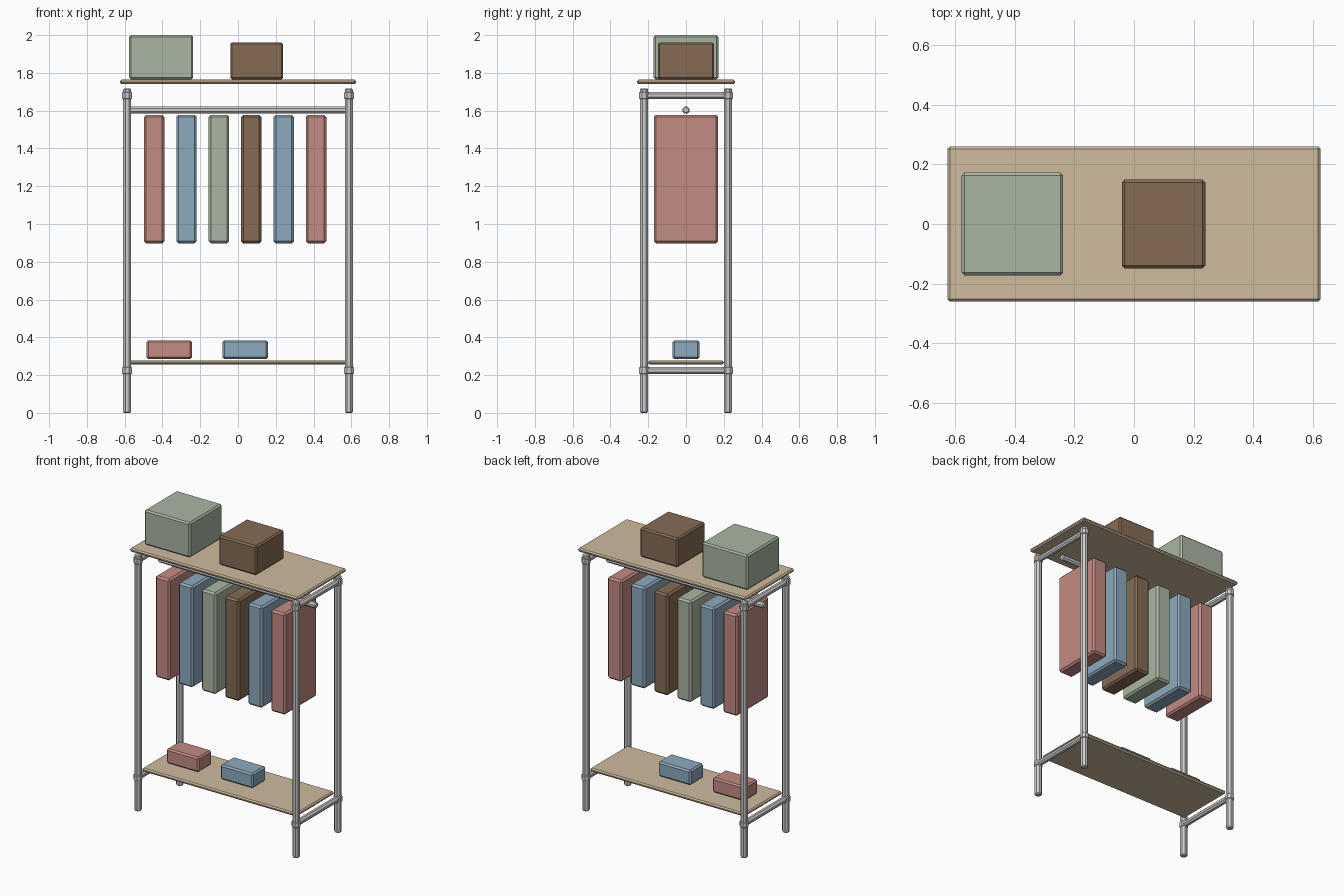
import bpy
from math import pi
from mathutils import Matrix

if "Cube" in bpy.data.objects:
    bpy.data.objects.remove(bpy.data.objects["Cube"])


def material(name, rgb):
    m = bpy.data.materials.new(name)
    m.diffuse_color = (*rgb, 1)
    m.use_nodes = True
    m.node_tree.nodes["Principled BSDF"].inputs["Base Color"].default_value = m.diffuse_color
    return m


WOOD = material("wood", (0.62, 0.50, 0.34))
RED = material("red_cloth", (0.55, 0.26, 0.23))
BLUE = material("blue_cloth", (0.27, 0.40, 0.51))
GREEN = material("green_cloth", (0.40, 0.47, 0.36))
BROWN = material("brown_cloth", (0.24, 0.15, 0.09))


def finish(name, bevel, mat=None):
    ob = bpy.context.object
    ob.name = name
    if mat:
        ob.data.materials.append(mat)
    b = ob.modifiers.new("chamfer", 'BEVEL')
    b.width = bevel
    b.segments = 1
    b.limit_method = 'ANGLE'
    b.angle_limit = pi / 3
    return ob


def box(name, x, y, z, mat, bevel=0.01):
    """Chamfered box from (min, max) ranges."""
    bpy.ops.mesh.primitive_cube_add(size=1, location=[(a + b) / 2 for a, b in (x, y, z)])
    me = bpy.context.object.data
    me.transform(Matrix.Diagonal((x[1] - x[0], y[1] - y[0], z[1] - z[0], 1)))
    return finish(name, bevel, mat)


def tube(name, loc, radius, length, axis='z', bevel=0.006):
    """Eight-sided bar with chamfered ends, flats facing the axes."""
    bpy.ops.mesh.primitive_cylinder_add(vertices=8, radius=radius, depth=length, location=loc)
    me = bpy.context.object.data
    me.transform(Matrix.Rotation(pi / 8, 4, 'Z'))
    if axis == 'x':
        me.transform(Matrix.Rotation(pi / 2, 4, 'Y'))
    elif axis == 'y':
        me.transform(Matrix.Rotation(pi / 2, 4, 'X'))
    return finish(name, bevel)


# Posts, joint collars and side rails
PX, PY = 0.587, 0.222
for sx in (-1, 1):
    for sy in (-1, 1):
        tube("post", (sx * PX, sy * PY, 0.859), 0.0235, 1.718)
        for z in (0.224, 1.68):
            tube("joint_collar", (sx * PX, sy * PY, z), 0.028, 0.042)
    for z in (0.224, 1.68):
        tube("side_rail", (sx * PX, 0, z), 0.02, 2 * PY, 'y')

# Hanging rod
tube("hanging_rod", (0, 0, 1.603), 0.02, 1.17, 'x')

# Shelves
box("top_shelf", (-0.624, 0.624), (-0.26, 0.26), (1.74, 1.764), WOOD, 0.008)
box("lower_shelf", (-0.575, 0.575), (-0.2, 0.2), (0.255, 0.278), WOOD, 0.008)

# Hanging garments
for i, mat in enumerate((RED, BLUE, GREEN, BROWN, BLUE, RED)):
    x = -0.444 + i * 0.1715
    box("garment", (x - 0.054, x + 0.054), (-0.17, 0.17), (0.897, 1.578), mat, 0.012)

# Storage boxes on top
box("large_storage_box", (-0.577, -0.237), (-0.172, 0.172), (1.766, 2.0), GREEN)
box("small_storage_box", (-0.041, 0.239), (-0.149, 0.149), (1.766, 1.962), BROWN)

# Shoe boxes below
box("red_shoes", (-0.484, -0.244), (-0.071, 0.071), (0.285, 0.384), RED)
box("blue_shoes", (-0.082, 0.159), (-0.071, 0.071), (0.285, 0.384), BLUE)
